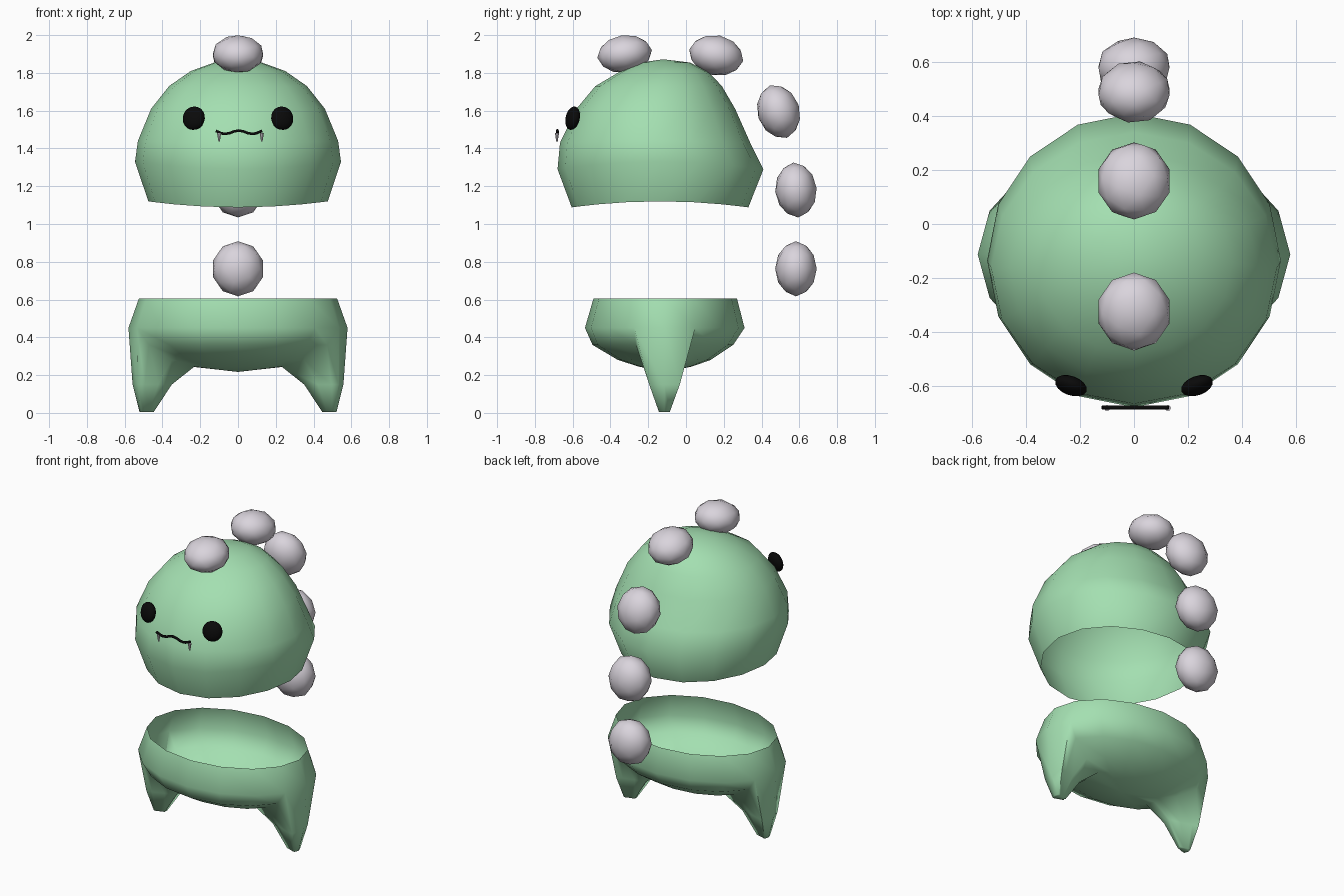
import bpy, bmesh, math
from mathutils import Matrix, Vector

if "Cube" in bpy.data.objects:
    bpy.data.objects.remove(bpy.data.objects["Cube"])

SEG = 16


def material(name, rgb):
    m = bpy.data.materials.new(name)
    m.diffuse_color = (*rgb, 1)
    m.use_nodes = True
    m.node_tree.nodes["Principled BSDF"].inputs["Base Color"].default_value = m.diffuse_color
    return m


GREEN = material("mint_green", (0.37, 0.74, 0.44))
PALE = material("pale_lilac", (0.70, 0.66, 0.72))
BLACK = material("black", (0.003, 0.003, 0.003))


def finish(bm, name, mat, angle=80):
    bmesh.ops.recalc_face_normals(bm, faces=bm.faces[:])
    me = bpy.data.meshes.new(name)
    bm.to_mesh(me)
    bm.free()
    ob = bpy.data.objects.new(name, me)
    bpy.context.collection.objects.link(ob)
    me.materials.append(mat)
    bpy.ops.object.select_all(action='DESELECT')
    ob.select_set(True)
    bpy.context.view_layer.objects.active = ob
    bpy.ops.object.shade_smooth_by_angle(angle=math.radians(angle))
    return ob


def shell(rings, apex):
    """Open shell from rings (z, half width, front y, back y, dip at front and back)."""
    bm = bmesh.new()
    loops = []
    for z, rx, yf, yb, dip in rings:
        loop = []
        for i in range(SEG):
            a = math.tau * i / SEG
            c, s = math.cos(a), math.sin(a)
            loop.append(bm.verts.new((rx * c, (yf + yb) / 2 + (yb - yf) / 2 * s, z - dip * s * s)))
        loops.append(loop)
    rows = [[bm.faces.new((a[i], a[(i + 1) % SEG], b[(i + 1) % SEG], b[i])) for i in range(SEG)]
            for a, b in zip(loops, loops[1:])]
    tip = bm.verts.new(apex)
    for i in range(SEG):
        bm.faces.new((loops[-1][i], loops[-1][(i + 1) % SEG], tip))
    return bm, rows


# Head: dome open at the bottom
bm, _ = shell([(1.12, .475, -.605, .33, .032), (1.33, .545, -.68, .41, .04),
               (1.44, .53, -.667, .34, .01), (1.61, .46, -.58, .26, 0),
               (1.73, .365, -.48, .19, 0), (1.81, .25, -.345, .115, 0),
               (1.855, .125, -.24, .02, 0)], (0, -.12, 1.872))
finish(bm, "head_dome", GREEN)

# Lower body: open bowl with two legs drawn out of its sides
CY = -.115
bm, rows = shell([(.605, .525, -.49, .27, 0), (.45, .58, -.535, .31, 0),
                  (.36, .51, -.495, .25, 0), (.28, .38, -.36, .13, 0),
                  (.245, .25, -.25, .03, 0)], (0, -.11, .217))


def extrude(bm, faces, remap):
    result = bmesh.ops.extrude_face_region(bm, geom=faces)["geom"]
    old = [f for f in faces if f.is_valid]
    if old:
        bmesh.ops.delete(bm, geom=old, context='FACES')
    for v in result:
        if isinstance(v, bmesh.types.BMVert) and v.is_valid:
            v.co = remap(v.co)
    return [f for f in result if isinstance(f, bmesh.types.BMFace) and f.is_valid]


def squeeze(src, dst, shrink, z):
    def remap(co):
        t = (abs(co.x) - src[0]) / (src[1] - src[0])
        x = dst[0] + t * (dst[1] - dst[0])
        return Vector((math.copysign(x, co.x), CY + (co.y - CY) * shrink, z))
    return remap


for columns in ((15, 0), (7, 8)):
    leg = [row[i] for row in rows[1:4] for i in columns]
    leg = extrude(bm, leg, squeeze((.23, .58), (.35, .558), .5, .15))
    extrude(bm, leg, squeeze((.35, .558), (.445, .522), .36, .006))
finish(bm, "lower_body_with_legs", GREEN)

# Row of back balls: y, z, tilt, flattened half height
for n, (y, z, tilt, flat) in enumerate([(-.325, 1.9, 8, .1), (.16, 1.893, -12, .106),
                                        (.49, 1.595, -72, .112), (.582, 1.18, -85, .11),
                                        (.582, .763, -90, .11)]):
    bm = bmesh.new()
    bmesh.ops.create_icosphere(bm, subdivisions=2, radius=1)
    bm.transform(Matrix.Translation((0, y, z)) @ Matrix.Rotation(math.radians(tilt), 4, 'X')
                 @ Matrix.Diagonal((.138, .146, flat, 1)))
    finish(bm, f"back_ball_{n + 1}", PALE)

# Eyes: flattened spheres lying on the face
for side, label in ((-1, "left"), (1, "right")):
    bm = bmesh.new()
    bmesh.ops.create_uvsphere(bm, u_segments=16, v_segments=10, radius=1)
    bm.transform(Matrix.Translation((side * .234, -.6, 1.56))
                 @ Matrix.Rotation(math.radians(side * 20), 4, 'Z')
                 @ Matrix.Rotation(math.radians(-12), 4, 'X')
                 @ Matrix.Diagonal((.062, .034, .063, 1)))
    finish(bm, f"{label}_eye", BLACK)

# Mouth: thin wavy tube
curve = bpy.data.curves.new("mouth", 'CURVE')
curve.dimensions = '3D'
curve.bevel_depth = .008
curve.bevel_resolution = 1
curve.use_fill_caps = True
curve.resolution_u = 3
spline = curve.splines.new('BEZIER')
path = [(-.118, 1.493), (-.07, 1.477), (.004, 1.495), (.078, 1.477), (.128, 1.493)]
spline.bezier_points.add(len(path) - 1)
for p, (x, z) in zip(spline.bezier_points, path):
    p.co = (x, -.681, z)
    p.handle_left_type = p.handle_right_type = 'AUTO'
mouth = bpy.data.objects.new("mouth", curve)
bpy.context.collection.objects.link(mouth)
curve.materials.append(BLACK)

# Fangs: small cones hanging from the mouth
for x, label in ((-.1, "left"), (.126, "right")):
    bm = bmesh.new()
    bmesh.ops.create_cone(bm, cap_ends=True, segments=8, radius1=.004, radius2=.011, depth=.045)
    bm.transform(Matrix.Translation((x, -.683, 1.46)))
    finish(bm, f"{label}_fang", PALE, 40)
